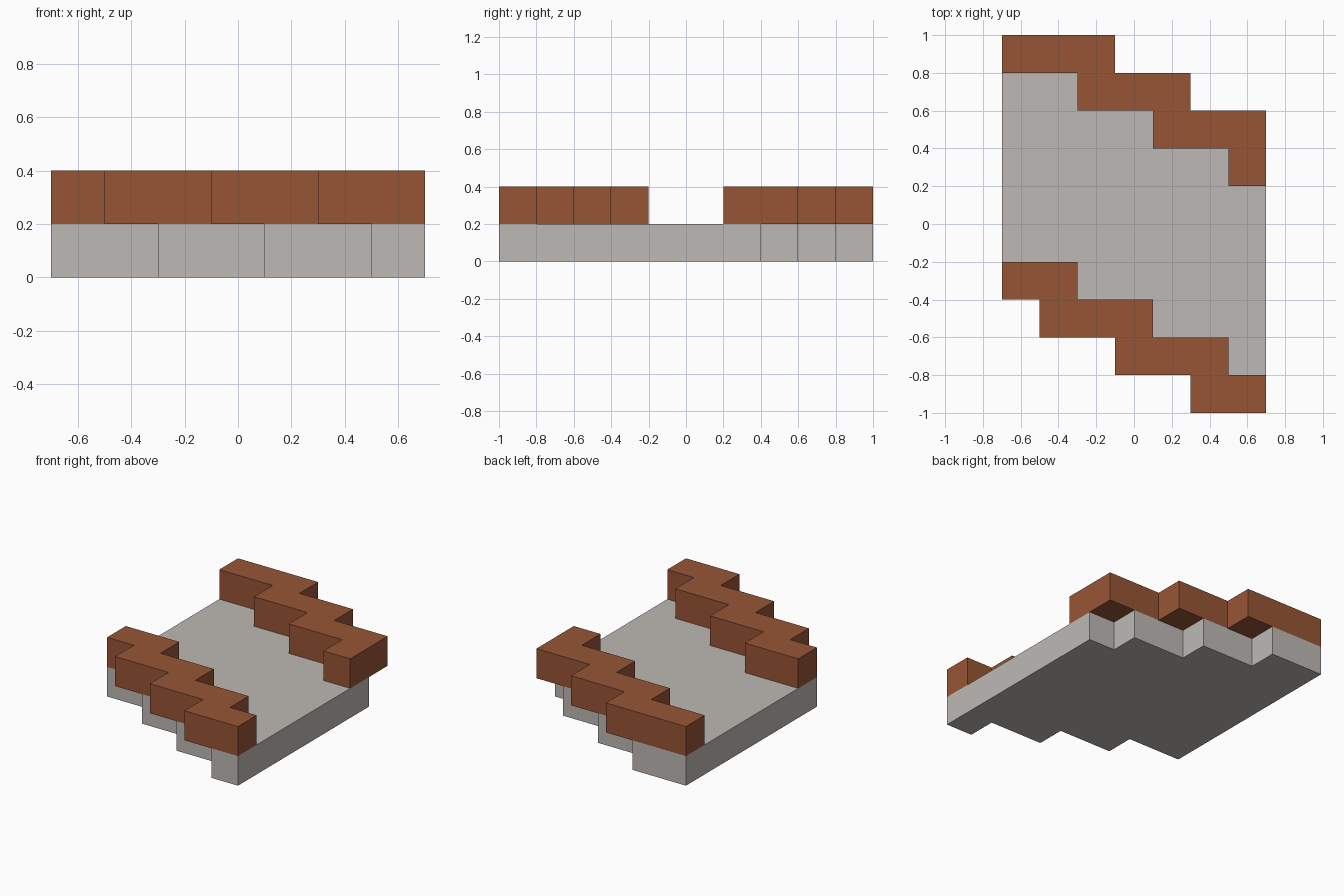
import bpy
import bmesh

cube = bpy.data.objects.get("Cube")
if cube:
    bpy.data.objects.remove(cube, do_unlink=True)

HALF_WIDTH = 0.7
STEP = 0.2  # depth of each stair step, and height of each layer


def make_material(name, color):
    mat = bpy.data.materials.new(name)
    mat.use_nodes = True
    mat.diffuse_color = color
    mat.node_tree.nodes["Principled BSDF"].inputs["Base Color"].default_value = color
    return mat


def stair_line(start_y, breaks):
    """Stepped line from left to right, dropping one step at every break."""
    y = start_y
    points = [(-HALF_WIDTH, y)]
    for x in breaks:
        points += [(x, y), (x, y - STEP)]
        y -= STEP
    return points + [(HALF_WIDTH, y)]


def stepped_prism(name, front, back, bottom, mat):
    """Solid between a front and a back stepped line, one layer high."""
    bm = bmesh.new()
    outline = front + back[::-1]
    base = bm.faces.new([bm.verts.new((x, y, bottom)) for x, y in outline])
    top = bmesh.ops.extrude_face_region(bm, geom=[base])["geom"]
    verts = [v for v in top if isinstance(v, bmesh.types.BMVert)]
    bmesh.ops.translate(bm, verts=verts, vec=(0, 0, STEP))
    bmesh.ops.recalc_face_normals(bm, faces=bm.faces)
    mesh = bpy.data.meshes.new(name)
    bm.to_mesh(mesh)
    bm.free()
    mesh.materials.append(mat)
    obj = bpy.data.objects.new(name, mesh)
    bpy.context.collection.objects.link(obj)
    return obj


stone = make_material("warm_grey_stone", (0.515, 0.485, 0.462, 1))
brick = make_material("brown_brick", (0.309, 0.091, 0.036, 1))

inner_breaks = [-0.3, 0.1, 0.5]
outer_breaks = [-0.5, -0.1, 0.3]

# Floor slab with stepped ends
stepped_prism("floor_slab", stair_line(-0.4, inner_breaks),
              stair_line(1.0, inner_breaks), 0, stone)

# Parapets, overhanging the slab at each step
stepped_prism("front_parapet", stair_line(-0.4, outer_breaks),
              stair_line(-0.2, inner_breaks), STEP, brick)
stepped_prism("back_parapet", stair_line(0.8, inner_breaks),
              stair_line(1.0, outer_breaks[1:]), STEP, brick)
